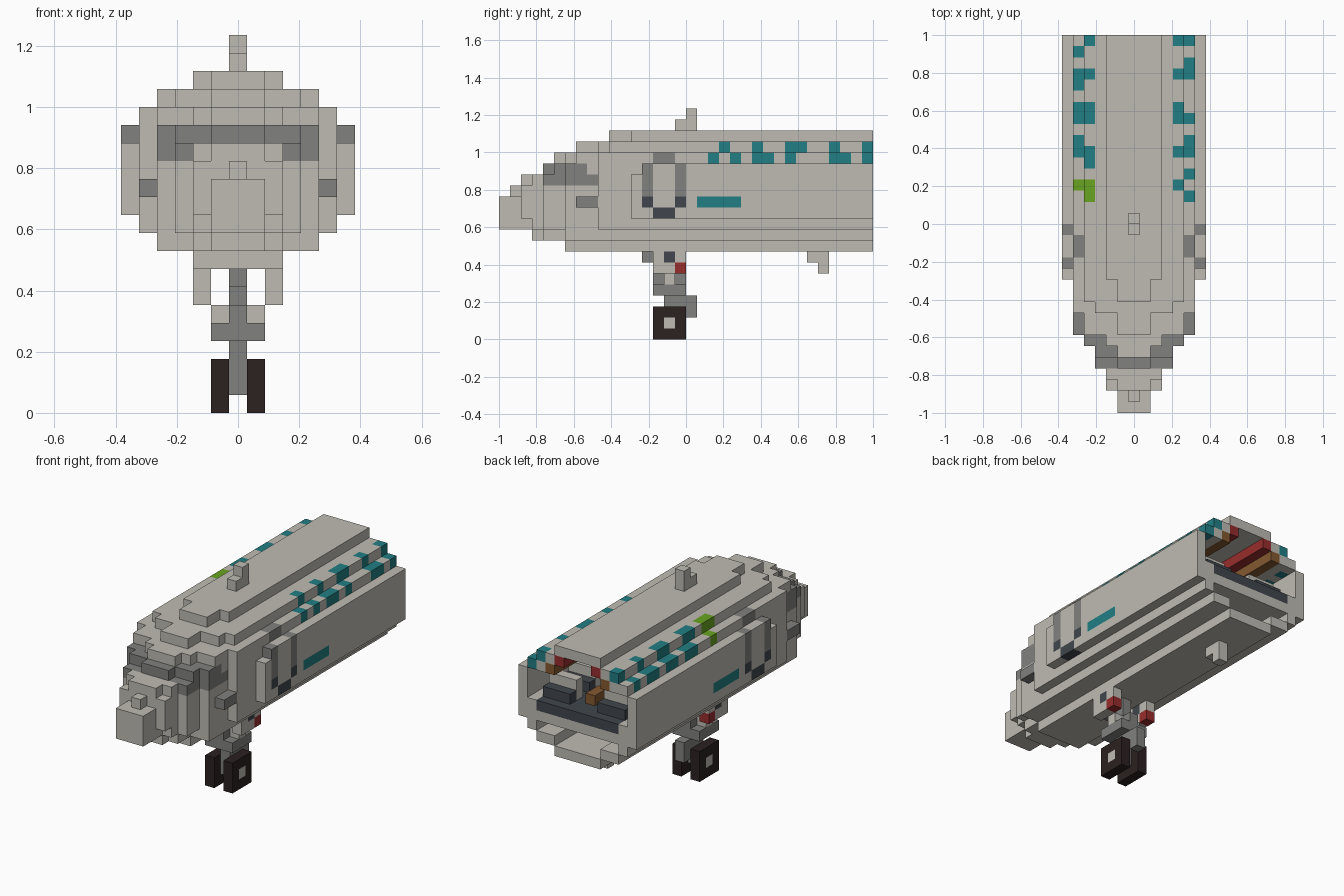
import bpy
import bmesh
from mathutils import Vector

cube = bpy.data.objects.get("Cube")
if cube:
    bpy.data.objects.remove(cube)

U = 1 / 17  # block size
COLOURS = {
    "ivory": (0.52, 0.50, 0.45), "grey": (0.22, 0.22, 0.215),
    "slate": (0.052, 0.062, 0.074), "teal": (0.016, 0.21, 0.23),
    "green": (0.14, 0.37, 0.015), "red": (0.31, 0.026, 0.026),
    "tyre": (0.025, 0.015, 0.015), "brown": (0.23, 0.10, 0.03),
}
materials = {}
for name, rgb in COLOURS.items():
    m = bpy.data.materials.new(name)
    m.use_nodes = True
    m.diffuse_color = (*rgb, 1)
    m.node_tree.nodes["Principled BSDF"].inputs["Base Color"].default_value = (*rgb, 1)
    materials[name] = m

parts = {}  # part name -> {block: colour}


def span(v):
    """A single index or an inclusive range."""
    return [v] if isinstance(v, int) else range(v[0], v[1] + 1)


def blocks(cols, js, rows, mirror):
    for i in span(cols):
        for j in span(js):
            for k in span(rows):
                yield (i, j, k)
                if mirror:
                    yield (-i, j, k)


def add(part, colour, cols, js, rows, mirror=False):
    for b in blocks(cols, js, rows, mirror):
        parts.setdefault(part, {})[b] = colour


def paint(part, colour, cols, js, rows, mirror=True):
    for b in blocks(cols, js, rows, mirror):
        if b in parts[part]:
            parts[part][b] = colour


# Fuselage: section half-widths by row, limited by the tapering nose stations
BOTTOM = 8
SECTION = [2, 4, 5, 6, 6, 6, 6, 6, 5, 4, 2]
# start, half-width, bottom row, top row, top half-width
STATIONS = [(0, 1, 10, 12, 1), (1, 1, 10, 13, 0), (2, 2, 10, 14, 1), (3, 2, 9, 14, 2),
            (4, 3, 9, 15, 1), (5, 3, 9, 16, 1), (6, 4, 8, 16, 2), (7, 4, 8, 17, 1),
            (9, 5, 8, 17, 3), (10, 5, 8, 18, 1), (12, 6, 8, 18, 2)]
CABIN = {9: 2, 10: 4, 12: 5, 13: 5, 14: 5, 15: 5, 16: 4, 17: 2}  # hollow half-widths
for j in range(34):
    _, wide, low, high, top_w = [s for s in STATIONS if s[0] <= j][-1]
    for k in range(low, high + 1):
        w = min(SECTION[k - BOTTOM], wide)
        if k == high:
            w = min(w, top_w)
        elif k == low:
            w = min(w, max(1, wide - 1))
        if j == 12 and k == 15:
            w = 5
        for i in range(-w, w + 1):
            if j < 14 or abs(i) > CABIN.get(k, -1):
                add("fuselage", "ivory", i, j, k)

# Cockpit glass and side sensors
paint("fuselage", "grey", (0, 5), (4, 7), 15)
paint("fuselage", "grey", (2, 5), (4, 8), 14)
add("side_sensor", "grey", 5, (7, 8), 12, True)

# Door surrounds and door sills
for j in (13, 16):
    paint("fuselage", "grey", 6, j, (13, 15))
    paint("fuselage", "slate", 6, j, 12)
paint("fuselage", "grey", 5, (14, 15), 16)
paint("fuselage", "slate", 6, (14, 15), 11)
paint("fuselage", "teal", 6, (18, 21), 12)

# Broken window pattern on each shoulder
for j in (20, 23, 26, 27, 30, 33):
    paint("fuselage", "teal", 4, j, 17, False)
for j in (19, 21, 23, 24, 26, 30, 31, 33):
    paint("fuselage", "teal", 5, j, 16, False)
for j in (22, 23, 26, 27, 30, 33):
    paint("fuselage", "teal", -4, j, 17, False)
for j in (23, 24, 26, 27, 29, 30, 32):
    paint("fuselage", "teal", -5, j, 16, False)
paint("fuselage", "green", -4, (19, 20), 17, False)
paint("fuselage", "green", -5, 20, 16, False)

# Cabin: carpet, lockers, ceiling lamps and seat rows
add("carpet", "slate", (-4, 4), (14, 33), 12)
add("cabin_edge", "ivory", 5, (14, 33), 12, True)
add("locker", "ivory", 4, (14, 33), 16, True)
add("locker", "brown", 3, (14, 33), 16, True)
add("ceiling_lamp", "red", 2, (14, 33), 17, True)
for j in range(17, 33, 3):
    add("seats", "slate", (2, 4), j, 13, True)
    add("seats", "ivory", (2, 4), j - 1, (13, 14), True)
add("trolley", "brown", 0, (30, 31), 13)

# Roof antenna and tail skid
add("antenna", "ivory", 0, (16, 17), 19)
add("antenna", "ivory", 0, 17, 20)
add("tail_skid", "ivory", 0, (28, 29), 7)
add("tail_skid", "ivory", 0, 29, 6)

# Nose gear: doors, strut, axle blocks and wheels
add("gear_door", "ivory", 2, (14, 16), (6, 7), True)
paint("gear_door", "slate", 2, 15, 7)
paint("gear_door", "red", 2, 16, 6)
add("gear_strut", "grey", 0, 13, 7)
add("gear_strut", "grey", 0, (14, 16), (4, 5))
add("gear_strut", "grey", 0, 15, (1, 7))
add("gear_strut", "grey", 0, 16, 3)
add("gear_strut", "grey", 0, 17, (2, 3))
add("gear_brace", "grey", 1, (14, 16), 4, True)
add("gear_brace", "ivory", 1, 15, 5, True)
add("nose_wheel", "tyre", 1, (14, 16), (0, 2), True)
paint("nose_wheel", "ivory", 1, 15, 1)

# Turn each part into a mesh of its exposed block faces
filled = {b for cells in parts.values() for b in cells}
AXES = [Vector((1, 0, 0)), Vector((0, 1, 0)), Vector((0, 0, 1))]
for part, cells in parts.items():
    bm = bmesh.new()
    used = sorted(set(cells.values()))
    for b, colour in cells.items():
        centre = Vector((b[0], b[1] - 16.5, b[2] + 0.5))
        for a in range(3):
            for sign in (1, -1):
                n = AXES[a] * sign
                if tuple(int(b[c] + n[c]) for c in range(3)) in filled:
                    continue
                p, q = AXES[(a + 1) % 3] / 2, AXES[(a + 2) % 3] / 2 * sign
                mid = centre + n / 2
                corners = (mid - p - q, mid + p - q, mid + p + q, mid - p + q)
                face = bm.faces.new([bm.verts.new(v * U) for v in corners])
                face.material_index = used.index(colour)
    bmesh.ops.remove_doubles(bm, verts=bm.verts, dist=U / 100)
    mesh = bpy.data.meshes.new(part)
    bm.to_mesh(mesh)
    bm.free()
    for colour in used:
        mesh.materials.append(materials[colour])
    bpy.context.collection.objects.link(bpy.data.objects.new(part, mesh))
